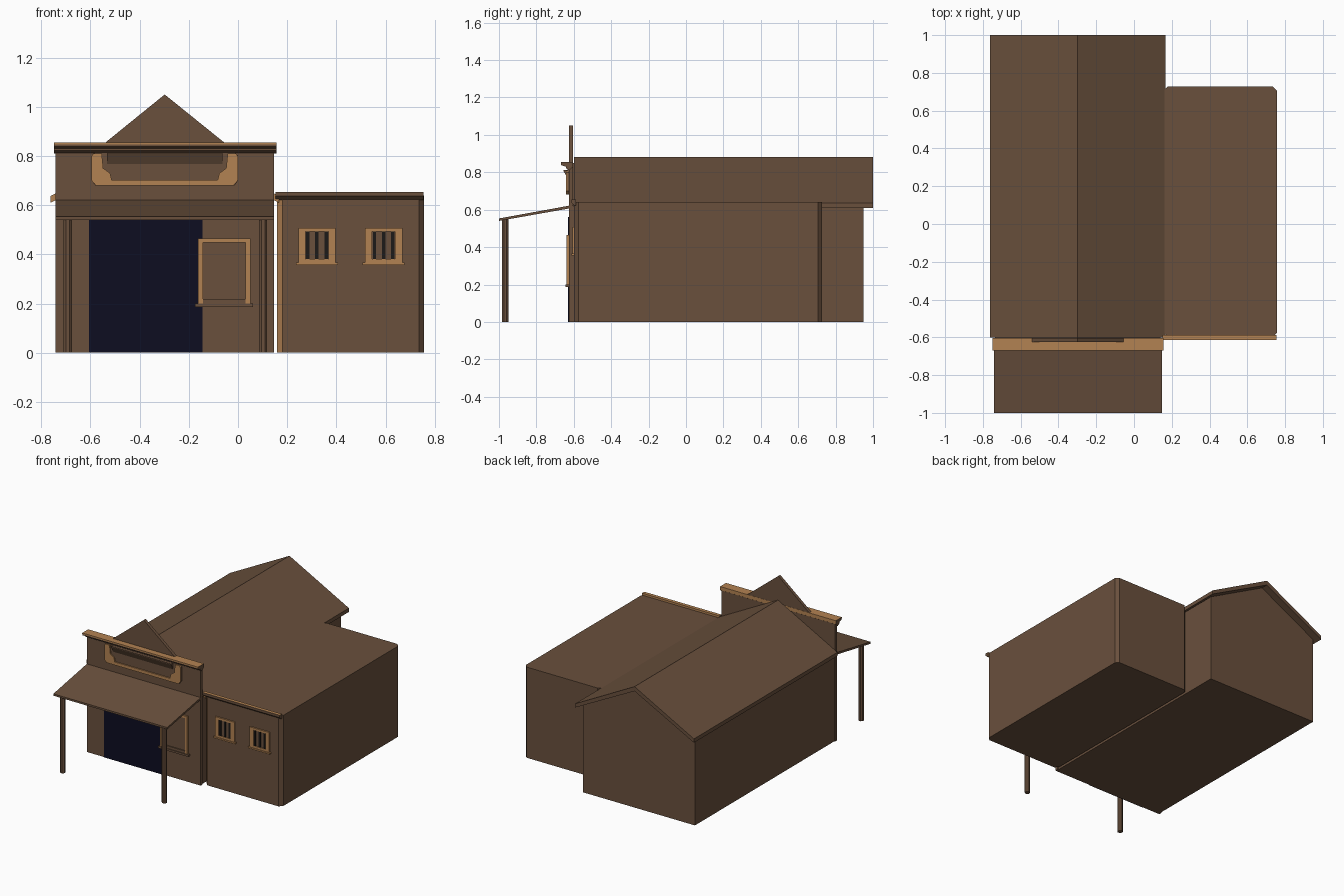
import bpy, bmesh, math
from mathutils import Vector


def material(name, rgb):
    m = bpy.data.materials.new(name)
    m.diffuse_color = (*rgb, 1)
    return m


BROWN = material("brown wood", (0.142, 0.080, 0.046))
TAN = material("tan trim", (0.45, 0.225, 0.085))
NAVY = material("dark doorway", (0.004, 0.004, 0.015))
BLACK = material("dark iron", (0.012, 0.010, 0.009))


def prism(name, pts, axis, a, b, mat, mat2=None, rule=None):
    """Extrude a 2D outline along an axis; rule(normal) picks faces for mat2."""
    def place(p, d):
        return {'x': (d, p[0], p[1]), 'y': (p[0], d, p[1]), 'z': (p[0], p[1], d)}[axis]
    bm = bmesh.new()
    lo = [bm.verts.new(place(p, a)) for p in pts]
    hi = [bm.verts.new(place(p, b)) for p in pts]
    n = len(pts)
    bm.faces.new(lo)
    bm.faces.new(hi[::-1])
    for i in range(n):
        bm.faces.new((lo[i], hi[i], hi[(i + 1) % n], lo[(i + 1) % n]))
    bmesh.ops.recalc_face_normals(bm, faces=bm.faces)
    bm.normal_update()
    if rule:
        for f in bm.faces:
            f.material_index = int(rule(f.normal))
    me = bpy.data.meshes.new(name)
    bm.to_mesh(me)
    bm.free()
    me.materials.append(mat)
    if mat2:
        me.materials.append(mat2)
    ob = bpy.data.objects.new(name, me)
    bpy.context.collection.objects.link(ob)
    return ob


def box(name, x0, x1, y0, y1, z0, z1, mat):
    return prism(name, [(x0, z0), (x1, z0), (x1, z1), (x0, z1)], 'y', y0, y1, mat)


# Main hall with pitched gable walls
RX = -0.298
prism("hall_walls", [(-0.735, 0), (0.14, 0), (0.14, 0.62), (RX, 0.85), (-0.735, 0.62)],
      'y', -0.606, 0.95, BROWN)

# Hall roof, an angled shell with tan front ends
prism("hall_roof", [(-0.762, 0.637), (RX, 0.882), (0.166, 0.637), (0.166, 0.61),
                    (RX, 0.85), (-0.762, 0.61)], 'y', -0.6, 1.0, BROWN, TAN,
      lambda n: n.y < -0.9)

# False front with its peak
prism("false_front", [(-0.742, 0), (0.147, 0), (0.147, 0.85), (-0.05, 0.85), (RX, 1.05),
                      (-0.545, 0.85), (-0.742, 0.85)], 'y', -0.626, -0.604, BROWN)
prism("front_cornice", [(-0.624, 0.81), (-0.642, 0.822), (-0.642, 0.83), (-0.667, 0.838),
                        (-0.667, 0.855), (-0.603, 0.855), (-0.603, 0.83)],
      'x', -0.748, 0.156, BROWN, TAN, lambda n: n.z > 0.5 or n.y > 0.5)
box("cornice_edge", -0.748, 0.156, -0.669, -0.666, 0.846, 0.855, TAN)

# Doorway plate
box("doorway", -0.605, -0.145, -0.630, -0.625, 0, 0.56, NAVY)

# Notice frame beside the doorway
box("notice_panel", -0.145, 0.035, -0.631, -0.625, 0.20, 0.455, BROWN)
box("notice_frame_left", -0.162, -0.143, -0.638, -0.625, 0.20, 0.465, TAN)
box("notice_frame_right", 0.031, 0.05, -0.638, -0.625, 0.20, 0.465, TAN)
box("notice_frame_top", -0.143, 0.031, -0.638, -0.625, 0.449, 0.465, TAN)
box("notice_frame_bottom", -0.143, 0.031, -0.638, -0.625, 0.20, 0.218, BROWN)
box("notice_sill", -0.175, 0.062, -0.643, -0.625, 0.186, 0.20, BROWN)

# Sign board: clipped brown plate, tan base rail and flared tan ends
prism("sign_board", [(-0.58, 0.68), (-0.015, 0.68), (0.0, 0.70), (0.0, 0.80), (-0.015, 0.815),
                     (-0.58, 0.815), (-0.595, 0.80), (-0.595, 0.70)], 'y', -0.634, -0.625, BROWN)
box("sign_base_rail", -0.575, -0.02, -0.642, -0.633, 0.68, 0.702, TAN)
for side, s in (("left", -1), ("right", 1)):
    end = [(0.297, 0.70), (0.28, 0.68), (0.215, 0.702), (0.222, 0.73), (0.25, 0.75),
           (0.256, 0.81), (0.29, 0.81), (0.297, 0.80)]
    prism("sign_end_" + side, [(RX + s * x, z) for x, z in end], 'y', -0.642, -0.633, TAN)
prism("sign_hood", [(-0.626, 0.765), (-0.633, 0.765), (-0.655, 0.808), (-0.655, 0.813),
                    (-0.626, 0.813)], 'x', RX - 0.235, RX + 0.235, BROWN)

# Porch awning on two posts
prism("awning", [(-1.0, 0.54), (-1.0, 0.553), (-0.622, 0.622), (-0.622, 0.607)],
      'x', -0.742, 0.147, BROWN)
for side, cx in (("left", -0.692), ("right", 0.102)):
    ring = [(cx + 0.018 * math.cos(math.pi * (i + .5) / 4),
             -0.966 + 0.018 * math.sin(math.pi * (i + .5) / 4)) for i in range(8)]
    prism("porch_post_" + side, ring, 'z', 0, 0.553, BROWN)

# Side annex with clipped corners; the front left corner strip is tan
AX0, AX1, AY0, AY1, C = 0.158, 0.757, -0.598, 0.728, 0.022
prism("annex", [(AX0 + C, AY0), (AX1 - C, AY0), (AX1, AY0 + C), (AX1, AY1 - C), (AX1 - C, AY1),
                (AX0 + C, AY1), (AX0, AY1 - C), (AX0, AY0 + C)], 'z', 0, 0.64, BROWN, TAN,
      lambda n: n.x < -0.3 and n.y < -0.3)
prism("annex_cornice", [(-0.596, 0.622), (-0.613, 0.637), (-0.613, 0.654), (-0.588, 0.654),
                        (-0.588, 0.622)], 'x', 0.152, 0.755, BROWN, TAN,
      lambda n: n.z > 0.5 or n.y > 0.5)

# Barred windows on the annex front
for k, cx in enumerate((0.321, 0.592), 1):
    w = "window_%d_" % k
    box(w + "pane", cx - 0.05, cx + 0.05, -0.601, -0.597, 0.375, 0.495, BROWN)
    for side, s in (("left", -1), ("right", 1)):
        a, b = sorted((cx + s * 0.076, cx + s * 0.047))
        box(w + "frame_" + side, a, b, -0.608, -0.597, 0.365, 0.507, TAN)
    box(w + "frame_top", cx - 0.047, cx + 0.047, -0.608, -0.597, 0.492, 0.507, TAN)
    box(w + "frame_bottom", cx - 0.047, cx + 0.047, -0.608, -0.597, 0.365, 0.381, TAN)
    box(w + "sill", cx - 0.085, cx + 0.085, -0.613, -0.597, 0.356, 0.366, TAN)
    for i in (-1, 0, 1):
        x = cx + i * 0.037
        box(w + "bar_%d" % (i + 2), x - 0.007, x + 0.007, -0.606, -0.6, 0.381, 0.492, BLACK)
